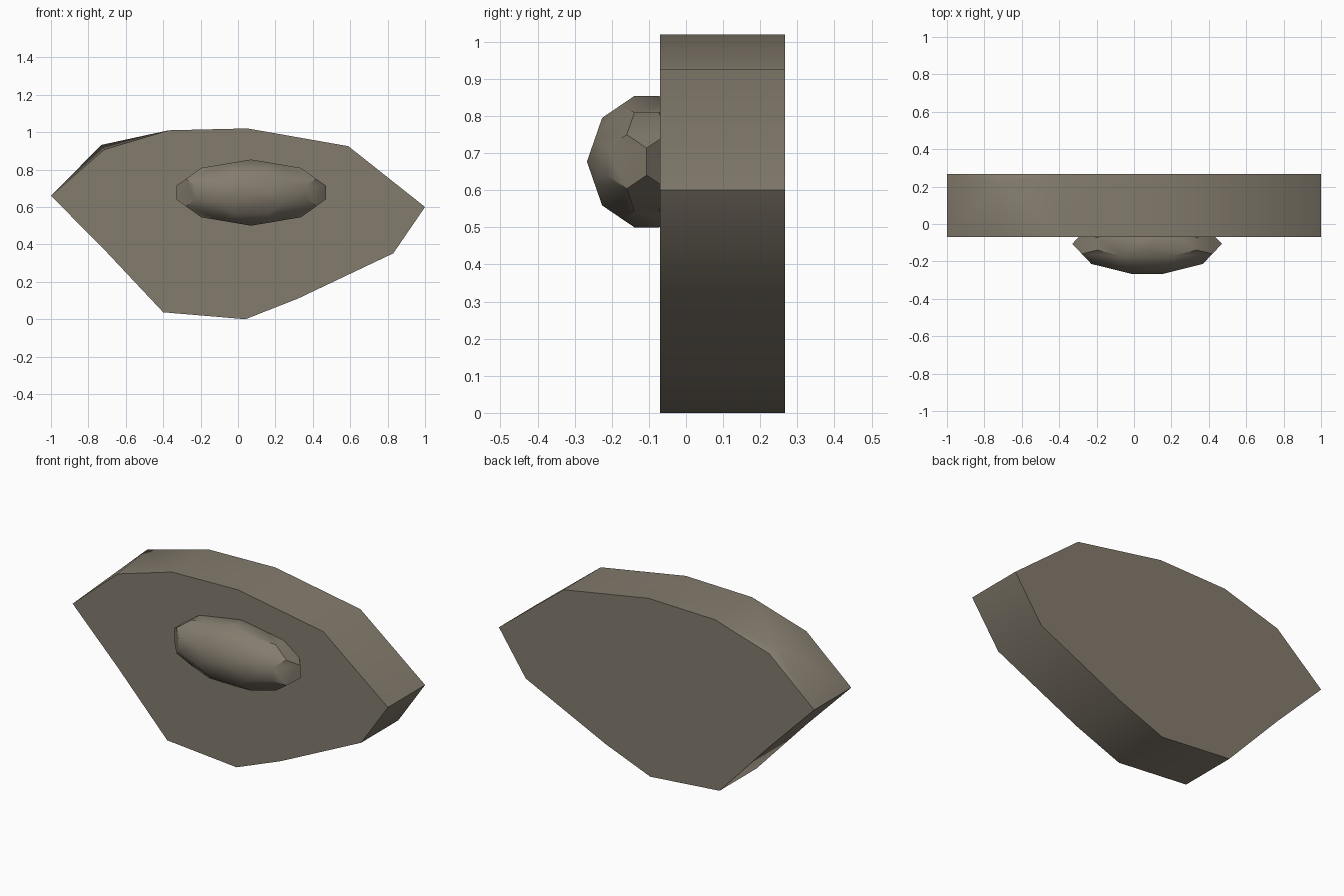
import bpy, bmesh, math
from itertools import product

if "Cube" in bpy.data.objects:
    bpy.data.objects.remove(bpy.data.objects["Cube"])

mat = bpy.data.materials.new("warm grey stone")
mat.diffuse_color = (0.23, 0.20, 0.155, 1)
mat.use_nodes = True
mat.node_tree.nodes["Principled BSDF"].inputs["Base Color"].default_value = mat.diffuse_color


def finish(bm, name):
    bmesh.ops.recalc_face_normals(bm, faces=bm.faces)
    me = bpy.data.meshes.new(name)
    bm.to_mesh(me)
    bm.free()
    ob = bpy.data.objects.new(name, me)
    bpy.context.collection.objects.link(ob)
    me.materials.append(mat)
    bpy.ops.object.select_all(action='DESELECT')
    ob.select_set(True)
    bpy.context.view_layer.objects.active = ob
    bpy.ops.object.shade_smooth_by_angle(angle=math.radians(44))
    return ob


# Slab: faceted outline extruded front to back
outline = [(-1, 0.66), (-0.715, 0.907), (-0.37, 1.01), (0.05, 1.02),
           (0.59, 0.925), (1, 0.6), (0.83, 0.352), (0.32, 0.11),
           (0.04, 0.0), (-0.40, 0.037), (-0.71, 0.367)]
Y0, Y1 = -0.07, 0.267
bm = bmesh.new()
front = [bm.verts.new((x, Y0, z)) for x, z in outline]
back = [bm.verts.new((x, Y1, z)) for x, z in outline]
bm.faces.new(front)
bm.faces.new(back[::-1])
n = len(outline)
for i in range(2, n):
    j = (i + 1) % n
    bm.faces.new((front[i], back[i], back[j], front[j]))

# Raised corner near the back of the upper left edge
peak = bm.verts.new((-0.73, 0.222, 0.932))
ring = [front[0], front[1], front[2], back[2], back[1], back[0]]
for a, b in zip(ring, ring[1:] + ring[:1]):
    bm.faces.new((a, b, peak))
finish(bm, "slab")

# Boss: stretched truncated icosahedron half sunk into the front
phi = (1 + 5 ** 0.5) / 2
points = set()
for base in ((0, 1, 3 * phi), (1, 2 + phi, 2 * phi), (phi, 2, 2 * phi + 1)):
    for signs in product((-1, 1), repeat=3):
        p = [s * c for s, c in zip(signs, base)]
        for k in range(3):
            points.add(tuple(round(v, 6) + 0.0 for v in p[k:] + p[:k]))
bm = bmesh.new()
for p in sorted(points):
    bm.verts.new(p)
bmesh.ops.convex_hull(bm, input=bm.verts)
bmesh.ops.dissolve_limit(bm, angle_limit=0.02, verts=bm.verts, edges=bm.edges)
size, centre = (0.40, 0.161, 0.177), (0.07, -0.106, 0.677)
for v in bm.verts:
    v.co = [c + s * u / (3 * phi) for c, s, u in zip(centre, size, v.co)]
finish(bm, "boss")
